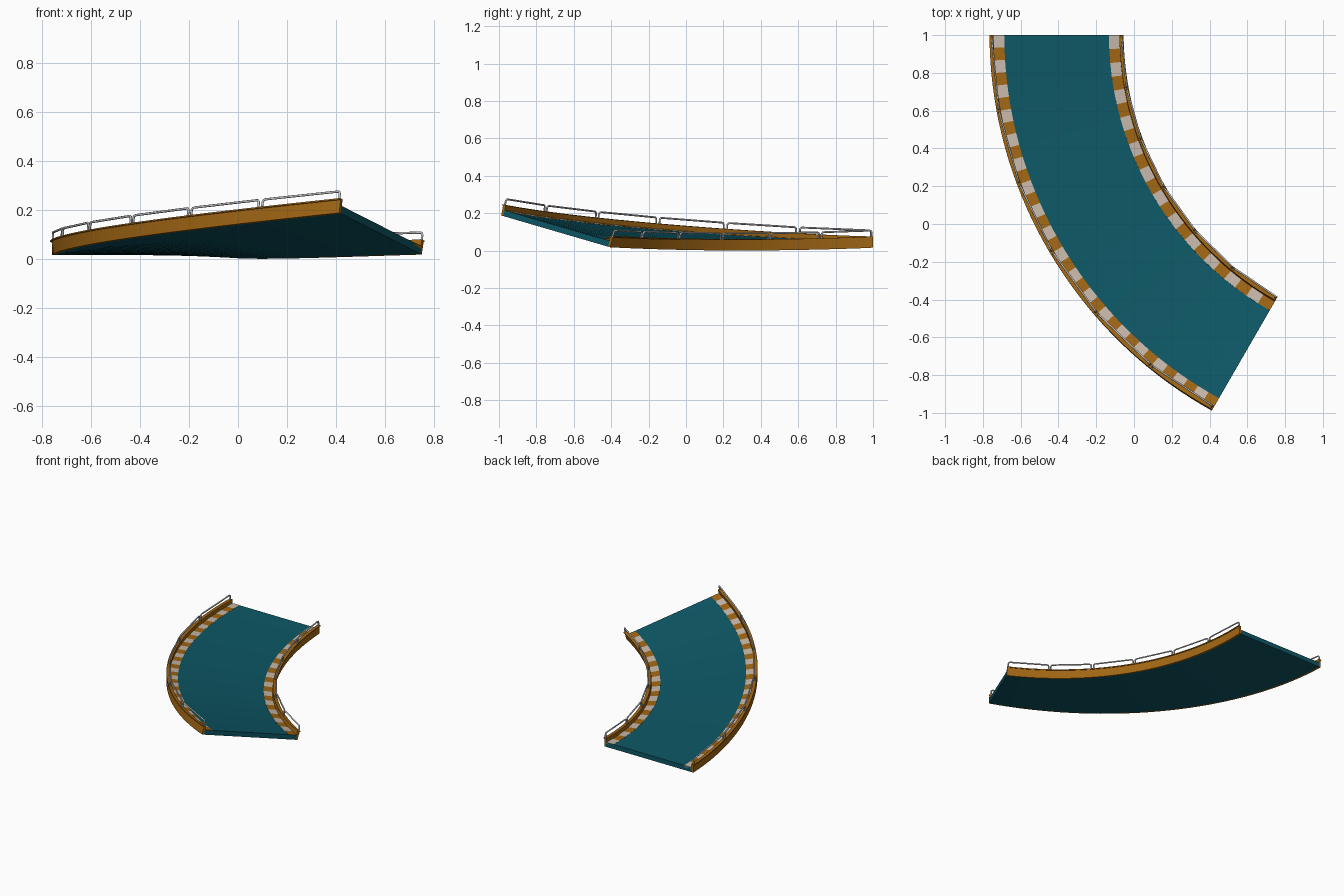
import bpy, math
from mathutils import Vector

if "Cube" in bpy.data.objects:
    bpy.data.objects.remove(bpy.data.objects["Cube"])

CX, CY = 1.56, 1.0            # centre of the 60 degree bend
R_IN, WIDTH = 1.615, 0.71     # inner edge radius and track width
TURN = math.radians(60)
ROAD_TOP, WALL_TOP = 0.032, 0.06


def mat(name, rgb):
    m = bpy.data.materials.new(name)
    m.diffuse_color = (*rgb, 1)
    m.use_nodes = True
    m.node_tree.nodes["Principled BSDF"].inputs["Base Color"].default_value = m.diffuse_color
    return m


TEAL = mat("teal", (0.004, 0.098, 0.133))
ORANGE = mat("orange", (0.36, 0.135, 0.007))
CREAM = mat("cream", (0.58, 0.48, 0.40))


def place(t, u, v):
    """Track space (t along, u across from inner edge, v up) to world space."""
    low = 0.016 - 0.016 * math.sin(math.pi * t ** 0.85)
    high = 0.016 + 0.174 * t ** 1.3
    bank = math.asin((high - low) / WIDTH)
    r = R_IN + u * math.cos(bank) - v * math.sin(bank)
    z = low + u * math.sin(bank) + v * math.cos(bank)
    a = t * TURN
    return Vector((CX - r * math.cos(a), CY - r * math.sin(a), z))


def sweep(name, profile, steps, mats):
    """Sweep a closed profile along the bend, cycling materials per step."""
    n = len(profile)
    verts = [place(i / steps, u, v) for i in range(steps + 1) for u, v in profile]
    faces, idx = [], []
    for i in range(steps):
        for k in range(n):
            a, b = i * n + k, i * n + (k + 1) % n
            faces.append((a, b, b + n, a + n))
            idx.append(i % len(mats))
    faces += [tuple(range(n))[::-1], tuple(range(steps * n, steps * n + n))]
    idx += [0, (steps - 1) % len(mats)]
    me = bpy.data.meshes.new(name)
    me.from_pydata(verts, [], faces)
    for m in mats:
        me.materials.append(m)
    me.polygons.foreach_set("material_index", idx)
    ob = bpy.data.objects.new(name, me)
    bpy.context.collection.objects.link(ob)
    bpy.context.view_layer.objects.active = ob
    bpy.ops.object.select_all(action='DESELECT')
    ob.select_set(True)
    bpy.ops.object.mode_set(mode='EDIT')
    bpy.ops.mesh.select_all(action='SELECT')
    bpy.ops.mesh.normals_make_consistent(inside=False)
    bpy.ops.object.mode_set(mode='OBJECT')
    bpy.ops.object.shade_smooth_by_angle(angle=math.radians(30))
    return ob


def railing(name, u):
    """Six straight hoops with rounded corners along the top of a wall."""
    cu = bpy.data.curves.new(name, 'CURVE')
    cu.dimensions = '3D'
    cu.bevel_depth, cu.bevel_resolution = 0.005, 1
    cu.use_fill_caps = True
    top, rad = WALL_TOP + 0.032, 0.012
    for k in range(6):
        t0, t1 = (k + 0.025) / 6, (k + 0.975) / 6
        foot = [place(t, u, WALL_TOP - 0.004) for t in (t0, t1)]
        head = [place(t, u, top) for t in (t0, t1)]
        along = (head[1] - head[0]).normalized()
        pts = []
        for j, s in ((0, 1), (1, -1)):
            up = (head[j] - foot[j]).normalized()
            c = head[j] + along * s * rad - up * rad
            arc = [c - along * s * rad * math.cos(q) + up * rad * math.sin(q)
                   for q in (0, math.pi / 6, math.pi / 3, math.pi / 2)]
            leg = [foot[j]] + arc
            pts += leg if j == 0 else leg[::-1]
        sp = cu.splines.new('POLY')
        sp.points.add(len(pts) - 1)
        for p, q in zip(sp.points, pts):
            p.co = (*q, 1)
    ob = bpy.data.objects.new(name, cu)
    bpy.context.collection.objects.link(ob)


# road slab between the walls
sweep("road", [(0.02, 0), (WIDTH - 0.02, 0),
               (WIDTH - 0.02, ROAD_TOP), (0.02, ROAD_TOP)], 36, [TEAL])

# mirrored walls, striped kerbs and railings
wall = [(0.008, 0), (0.022, 0), (0.022, ROAD_TOP), (0.022, WALL_TOP),
        (0, WALL_TOP), (0, WALL_TOP - 0.006), (0.006, WALL_TOP - 0.006)]
kerb = [(0.021, ROAD_TOP - 0.01), (0.078, ROAD_TOP - 0.01),
        (0.078, ROAD_TOP + 0.001), (0.021, ROAD_TOP + 0.001)]
for side, flip, stripes in (("inner", False, 24), ("outer", True, 36)):
    def across(u):
        return WIDTH - u if flip else u
    sweep(side + "_wall", [(across(u), v) for u, v in wall], 36, [ORANGE])
    sweep(side + "_kerb", [(across(u), v) for u, v in kerb], stripes, [CREAM, ORANGE])
    railing(side + "_railing", across(0.011))
